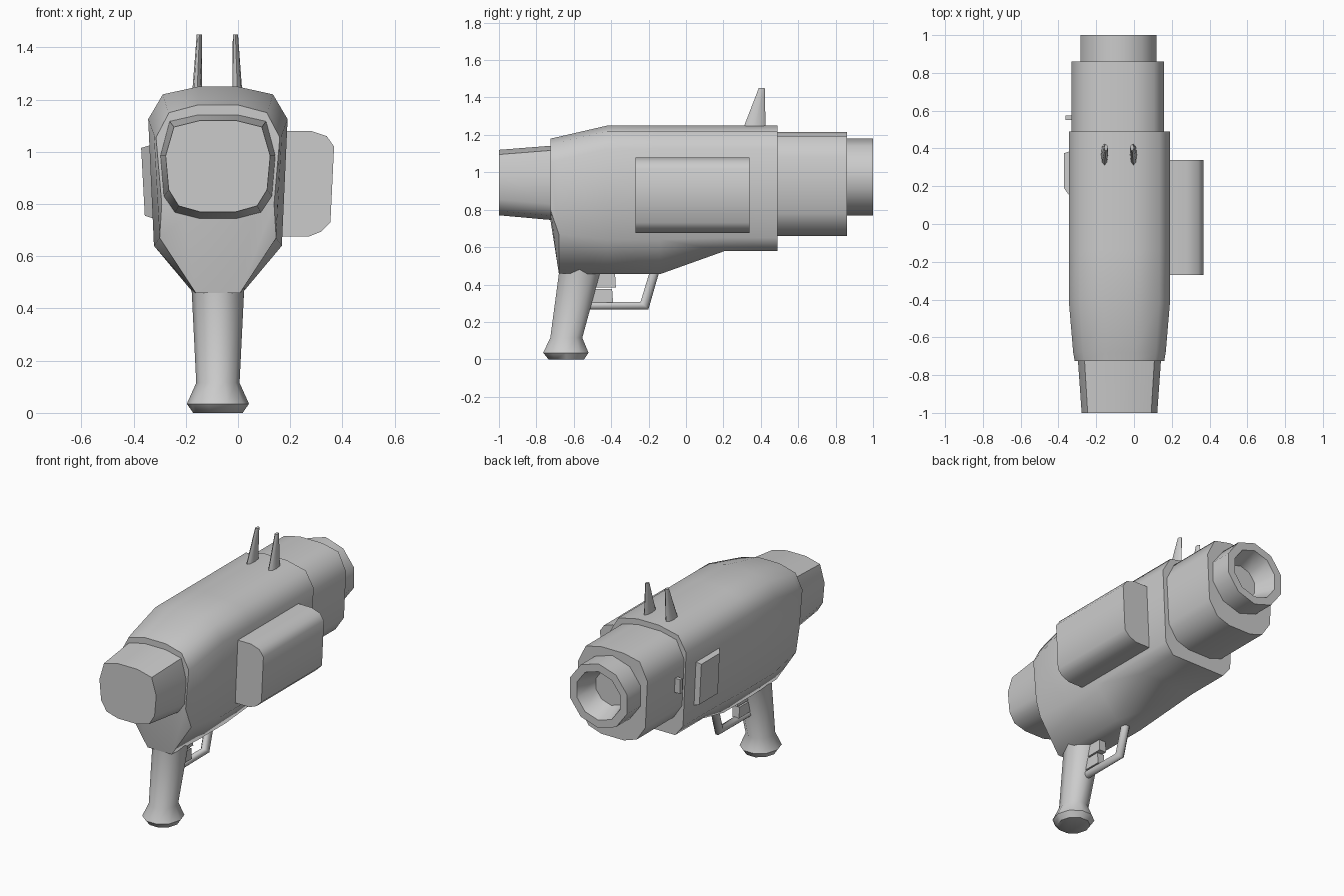
import bpy, bmesh, math
from mathutils import Vector

if "Cube" in bpy.data.objects:
    bpy.data.objects.remove(bpy.data.objects["Cube"])

CX = -0.077  # centre line of the gun
grey = bpy.data.materials.new("plain grey")
grey.diffuse_color = (0.6, 0.6, 0.6, 1)
grey.use_nodes = True
grey.node_tree.nodes["Principled BSDF"].inputs["Base Color"].default_value = grey.diffuse_color


def loft(name, rings, angle=55):
    """Skin a list of equal-length point rings and close both ends."""
    bm = bmesh.new()
    vr = [[bm.verts.new(p) for p in r] for r in rings]
    n = len(vr[0])
    for a, b in zip(vr, vr[1:]):
        for i in range(n):
            j = (i + 1) % n
            bm.faces.new((a[i], a[j], b[j], b[i]))
    bm.faces.new(vr[0])
    bm.faces.new(vr[-1])
    bmesh.ops.recalc_face_normals(bm, faces=bm.faces)
    me = bpy.data.meshes.new(name)
    bm.to_mesh(me)
    bm.free()
    me.materials.append(grey)
    ob = bpy.data.objects.new(name, me)
    bpy.context.collection.objects.link(ob)
    bpy.ops.object.select_all(action='DESELECT')
    ob.select_set(True)
    bpy.context.view_layer.objects.active = ob
    bpy.ops.object.shade_smooth_by_angle(angle=math.radians(angle))
    return ob


def mirrored(y, half, cx=CX):
    """Full section at depth y from right-half (x, z) points, top to bottom."""
    return ([(cx + x, y, z) for x, z in half] +
            [(cx - x, y, z) for x, z in reversed(half)])


def ellipse(cx, cy, z, rx, ry, n=10):
    return [(cx + rx * math.cos(2 * math.pi * i / n),
             cy + ry * math.sin(2 * math.pi * i / n), z) for i in range(n)]


def circle_y(y, r, n=10):
    o = math.pi / n
    return [(-0.082 + 1.03 * r * math.cos(2 * math.pi * i / n + o), y,
             0.975 + r * math.sin(2 * math.pi * i / n + o)) for i in range(n)]


# main body: depth, half width, top, side bottom, belly height, belly half width
body = []
for y, w, zt, zl, zb, bw in [
        (-0.725, 0.237, 1.18, 0.80, 0.745, 0.13),
        (-0.68, 0.245, 1.19, 0.67, 0.46, 0.085),
        (-0.42, 0.267, 1.25, 0.64, 0.455, 0.09),
        (-0.14, 0.267, 1.25, 0.64, 0.455, 0.09),
        (0.21, 0.267, 1.25, 0.65, 0.58, 0.19),
        (0.49, 0.267, 1.25, 0.65, 0.58, 0.19)]:
    body.append(mirrored(y, [(0.075, zt), (w * 0.79, zt - 0.03), (w, zt - 0.125),
                             (w - 0.022, zl), (bw, zb)]))
loft("body", body)

# end cap towards the shooter
cap = []
for y, s, zt, zb in [(-1.0, 0.91, 1.12, 0.77), (-0.72, 1.0, 1.142, 0.745)]:
    cap.append(mirrored(y, [(0.075 * s, zt), (0.185 * s, zt - 0.025),
                            (0.22 * s, 0.985), (0.207 * s, zb + 0.085),
                            (0.165 * s, zb + 0.023), (0.075 * s, zb)]))
loft("end_cap", cap)

# collar
collar = [(0.08, 1.215), (0.19, 1.19), (0.245, 1.08),
          (0.23, 0.78), (0.17, 0.69), (0.08, 0.66)]
loft("collar", [mirrored(y, collar, -0.085) for y in (0.47, 0.86)])

# muzzle with tapering bore
loft("muzzle", [circle_y(y, r) for y, r in
                [(0.84, 0.205), (1.0, 0.205), (1.0, 0.155), (0.87, 0.11)]])

# grip with flared foot
loft("grip", [ellipse(CX, (a + b) / 2, z, w, (b - a) / 2) for z, a, b, w in
              [(0, -0.74, -0.54, 0.095), (0.035, -0.77, -0.515, 0.119),
               (0.115, -0.73, -0.55, 0.083), (0.46, -0.685, -0.455, 0.1),
               (0.56, -0.69, -0.44, 0.11)]])

# side box on the right
box = [(0.15, 1.08), (0.28, 1.08), (0.34, 1.06), (0.368, 1.02),
       (0.354, 0.73), (0.32, 0.695), (0.27, 0.675), (0.15, 0.675)]
loft("side_box", [[(x, y, z) for x, z in box] for y in (-0.27, 0.34)])

# raised panel on the left
loft("side_panel", [
    [(-0.31, 0.12, 0.74), (-0.31, 0.39, 0.74), (-0.32, 0.39, 1.03), (-0.32, 0.12, 1.03)],
    [(-0.357, 0.19, 0.755), (-0.357, 0.375, 0.755),
     (-0.371, 0.375, 1.015), (-0.371, 0.19, 1.015)]], 30)

# small catch on the collar
loft("catch", [[(x, 0.55, 0.90), (x, 0.575, 0.90), (x, 0.575, 0.99), (x, 0.55, 0.99)]
               for x in (-0.30, -0.362)], 30)

# pair of sight fins
for side, x, xt in (("left", -0.157, -0.148), ("right", -0.002, -0.01)):
    loft("sight_" + side, [ellipse(x, 0.363, 1.22, 0.019, 0.063, 8),
                           ellipse(xt, 0.405, 1.45, 0.01, 0.016, 8)])

# trigger guard: a tube swept along a bent path
path = [((-0.165, 0.48), (0.024, 0.0)), ((-0.222, 0.287), (0.02, -0.02)),
        ((-0.56, 0.287), (0.0, -0.023))]
guard = []
for (y, z), (dy, dz) in path:
    guard.append([(CX + 0.026 * math.cos(t), y + 1.15 * dy * math.sin(t),
                   z + 1.05 * dz * math.sin(t))
                  for t in [math.pi * (i + 0.5) / 4 for i in range(8)]])
loft("trigger_guard", guard)

# trigger: pivot block and finger piece
for name, prof in (
        ("trigger_pivot", [(-0.50, 0.385), (-0.375, 0.385), (-0.38, 0.47), (-0.47, 0.47)]),
        ("trigger", [(-0.53, 0.305), (-0.39, 0.305), (-0.395, 0.375), (-0.51, 0.375)])):
    loft(name, [[(CX + s * 0.024, y, z) for y, z in prof] for s in (-1, 1)], 30)
